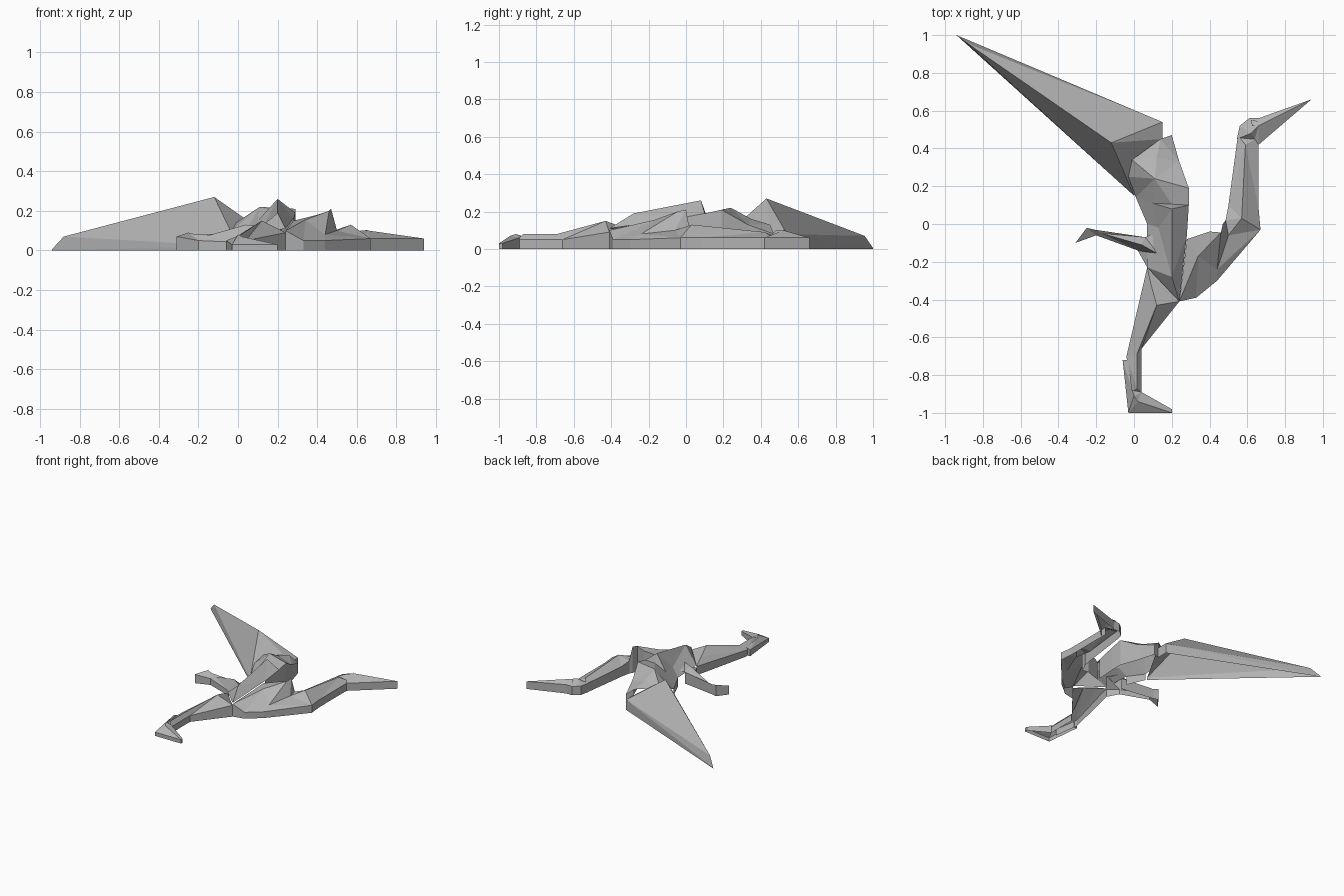
import bpy
import bmesh
from mathutils import Vector
from mathutils.geometry import delaunay_2d_cdt

old = bpy.data.objects.get("Cube")
if old:
    bpy.data.objects.remove(old, do_unlink=True)


def make_material(name, colour):
    material = bpy.data.materials.new(name)
    material.diffuse_color = colour
    material.use_nodes = True
    for node in material.node_tree.nodes:
        if node.type == "BSDF_PRINCIPLED":
            node.inputs["Base Color"].default_value = colour
    return material


grey = make_material("stone grey", (.45, .45, .45, 1))


def faceted_part(name, rim, ridge=(), peaks=(), joined=()):
    """Fold a sheet over a plan outline and drop walls from its rim.

    Rim edges listed in joined meet another part and get no wall.
    """
    points = [Vector(p) for p in [*rim, *ridge, *peaks]]
    count = len(rim)
    creases = [(count + i, count + i + 1) for i in range(len(ridge) - 1)]
    result = delaunay_2d_cdt([p.xy for p in points], creases,
                             [list(range(count))], 1, 1e-5)
    plan, triangles, origins = result[0], result[2], result[3]

    # Upper facets
    bm = bmesh.new()
    top, source = [], {}
    for spot, origin in zip(plan, origins):
        height = points[origin[0]].z if origin else .1
        vert = bm.verts.new((spot.x, spot.y, height))
        top.append(vert)
        source[vert] = origin[0] if origin else None
    for triangle in triangles:
        bm.faces.new([top[i] for i in triangle])

    # Side walls, leaving the underside open
    open_pairs = [{i, (i + 1) % count} for i in joined]
    base = {}
    for edge in [e for e in bm.edges if e.is_boundary]:
        loop = edge.link_loops[0]
        a, b = loop.vert, loop.link_loop_next.vert
        if {source[a], source[b]} in open_pairs:
            continue
        for vert in (a, b):
            if vert not in base:
                base[vert] = bm.verts.new((vert.co.x, vert.co.y, 0))
        bm.faces.new((b, a, base[a], base[b]))

    bm.normal_update()
    mesh = bpy.data.meshes.new(name)
    bm.to_mesh(mesh)
    bm.free()
    mesh.materials.append(grey)
    part = bpy.data.objects.new(name, mesh)
    bpy.context.collection.objects.link(part)


# Long raised wing with one high fold
faceted_part(
    "raised_wing",
    rim=[(-.94, 1, .005), (0, .15, .02), (.15, .45, .08), (.15, .54, .08)],
    ridge=[(-.88, .955, .07), (-.12, .43, .27)],
    joined=[1],
)

# Central body with the folded wing on its back
faceted_part(
    "folded_body",
    rim=[(.24, -.41, .11), (.28, -.06, .16), (.29, .1, .19), (.29, .19, .21),
         (.24, .33, .13), (.2, .47, .08), (.14, .45, .13), (-.01, .34, .14),
         (-.03, .25, .1), (.01, .14, .05), (.07, 0, .07), (.07, -.23, .08)],
    ridge=[(.2, -.28, .19), (.2, .08, .26), (.2, .105, .19), (.11, .24, .22)],
    peaks=[(.1, .11, .15), (.13, -.02, .13), (.12, .35, .16)],
    joined=[0, 6, 7, 8, 10, 11],
)

# Breast running into the upright neck
faceted_part(
    "breast_and_neck",
    rim=[(.24, -.41, .1), (.33, -.39, .05), (.44, -.3, .05), (.67, -.03, .06),
         (.66, .08, .06), (.66, .46, .06), (.55, .47, .07), (.5, .1, .08),
         (.485, .02, .1), (.47, 0, .21), (.46, -.045, .2), (.4, -.04, .18),
         (.28, -.08, .15)],
    ridge=[(.59, .42, .09), (.57, .03, .13), (.5, -.06, .1), (.44, -.24, .08)],
    peaks=[(.34, -.17, .155)],
    joined=[5, 12],
)

# Head with a long tapering beak
faceted_part(
    "head_and_beak",
    rim=[(.94, .66, .06), (.66, .56, .07), (.61, .56, .07), (.56, .52, .07),
         (.545, .45, .07), (.64, .45, .07), (.66, .42, .06)],
    ridge=[(.62, .48, .1), (.66, .52, .1)],
    joined=[4, 5],
)

# Raised facet of the eye
faceted_part(
    "eye",
    rim=[(.62, .55, .085), (.625, .52, .1), (.655, .52, .103), (.655, .545, .09)],
    joined=range(4),
)

# Small wing pointing away from the neck
faceted_part(
    "small_wing",
    rim=[(-.31, -.1, .07), (-.2, -.06, .05), (.02, -.14, .04), (.07, -.23, .06),
         (.13, -.16, .12), (.1, -.05, .1), (.06, -.07, .09), (-.21, -.03, .08),
         (-.25, -.02, .09)],
    ridge=[(-.17, -.05, .07), (.04, -.11, .13)],
    joined=[3, 4, 5],
)

# Thigh and lower leg
faceted_part(
    "leg",
    rim=[(.07, -.23, .07), (-.04, -.7, .05), (-.01, -.9, .05), (.04, -.9, .05),
         (.04, -.66, .05), (.24, -.41, .09)],
    ridge=[(.12, -.43, .15), (.015, -.69, .08), (.015, -.87, .08)],
    peaks=[(.09, -.32, .11)],
    joined=[2, 5],
)

# Heel and pointed foot
faceted_part(
    "foot",
    rim=[(-.06, -.72, .05), (-.03, -1, .03), (.2, -1, .03), (.2, -.98, .03),
         (.04, -.89, .06), (-.01, -.88, .07), (-.03, -.72, .06)],
    ridge=[(0, -.91, .08), (.02, -.94, .07)],
    joined=[4, 5],
)
